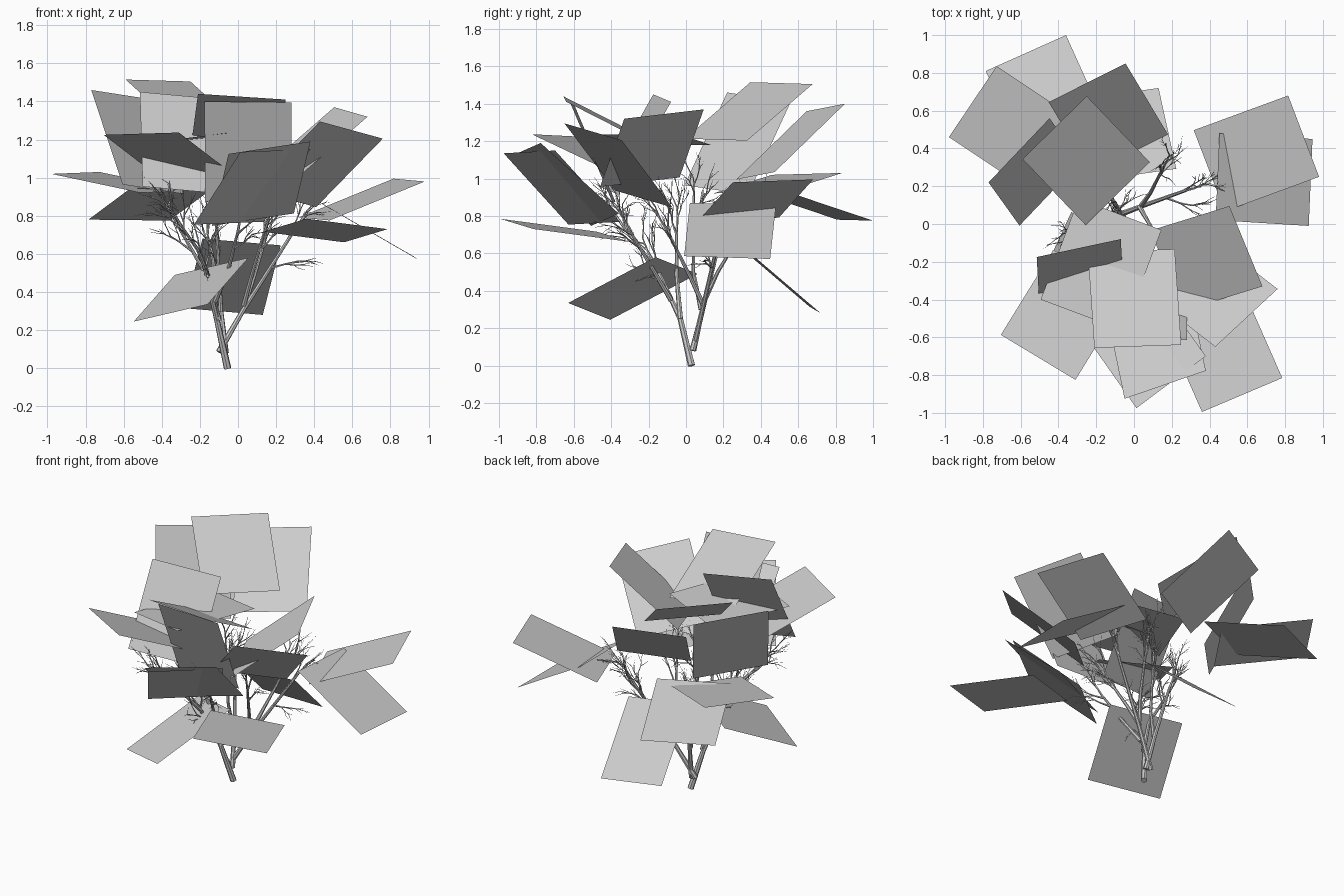
import bpy, bmesh, math, random
from mathutils import Vector

if "Cube" in bpy.data.objects:
    bpy.data.objects.remove(bpy.data.objects["Cube"])

random.seed(4)
grey = bpy.data.materials.new("plain_grey")
grey.diffuse_color = (0.6, 0.6, 0.6, 1)
grey.use_nodes = True
grey.node_tree.nodes["Principled BSDF"].inputs["Base Color"].default_value = grey.diffuse_color


def finish(bm, name):
    me = bpy.data.meshes.new(name)
    bm.to_mesh(me)
    bm.free()
    me.materials.append(grey)
    ob = bpy.data.objects.new(name, me)
    bpy.context.collection.objects.link(ob)
    return ob


# Leaf cards: two corners of the outer edge, then the slope (degrees down towards the trunk)
CARD_DEPTH = 0.57
back_cards = [
    ((-.36, 1.0, .775), (-.785, .81, .78), -17),
    ((-.727, .836, 1.03), (-.98, .46, 1.02), 10),
    ((-.045, .85, 1.40), (-.452, .645, 1.36), 40),
    ((-.25, .677, 1.505), (-.59, .344, 1.515), 32),
    ((-.447, .56, 1.41), (-.77, .22, 1.46), 61),
    ((.13, .72, .28), (-.28, .66, .315), -40),
    ((.98, .25, .98), (.816, .68, .995), 21),
    ((.925, -.01, .585), (.945, .45, .57), -30),
    ((.68, -.33, 1.32), (.505, .095, 1.37), 40),
]
front_cards = [
    ((.43, -.65, 1.295), (.76, -.344, 1.205), 40),
    ((.36, -.995, .785), (.785, -.815, .73), 7),
    ((-.21, -.656, 1.44), (.25, -.64, 1.41), 27),
    ((-.05, -.925, 1.125), (.38, -.777, 1.19), 42),
    ((.013, -.975, 1.135), (.38, -.70, 1.15), 42),
    ((-.705, -.587, 1.225), (-.31, -.825, 1.237), 22),
    ((-.547, -.405, .245), (-.16, -.63, .335), -26),
    ((-.07, -.08, 1.41), (-.515, -.175, 1.45), 61),
    ((-.494, -.40, 1.18), (-.055, -.565, 1.235), 0),
    ((-.175, -.60, 1.40), (.28, -.615, 1.395), 67),
]


def leaf_cards(name, cards):
    bm = bmesh.new()
    for a, b, slope in cards:
        a, b, s = Vector(a), Vector(b), math.radians(slope)
        edge = (b - a).normalized()
        inward = Vector((0, 0, 1)).cross(edge).normalized()
        up = edge.cross(inward)
        d = (inward * math.cos(s) - up * math.sin(s)) * CARD_DEPTH
        bm.faces.new([bm.verts.new(p) for p in (a, b, b + d, a + d)])
    return finish(bm, name)


leaf_cards("back_leaf_cards", back_cards)
leaf_cards("front_leaf_cards", front_cards)


# Tapered tube through points, used for trunk, limbs and twigs
def tube(bm, pts, r0, r1, sides):
    rings = []
    n = len(pts) - 1
    for i, p in enumerate(pts):
        d = (pts[min(i + 1, n)] - pts[max(i - 1, 0)]).normalized()
        u = d.cross(Vector((.3, 1, .1))).normalized()
        v = d.cross(u)
        r = r0 + (r1 - r0) * i / n
        rings.append([bm.verts.new(p + r * (u * math.cos(t) + v * math.sin(t)))
                      for t in (math.tau * k / sides for k in range(sides))])
    for lo, hi in zip(rings, rings[1:]):
        for k in range(sides):
            j = (k + 1) % sides
            bm.faces.new((lo[k], lo[j], hi[j], hi[k]))
    bm.faces.new(rings[0][::-1])
    bm.faces.new(rings[-1])


def jitter(s):
    return Vector([random.uniform(-s, s) for _ in range(3)])


# Twigs that fork as they grow outwards
def grow(bm, start, direction, length, radius, depth):
    end = start + direction * length
    mid = (start + end) / 2 + jitter(length * .05)
    tube(bm, [start, mid, end], radius, radius * .4, 5 if depth > 1 else 4)
    if depth == 0:
        return
    for t in (.45, .75, 1.0):
        base = mid if t < .5 else mid.lerp(end, (t - .5) * 2)
        d = (direction + jitter(.55)).normalized()
        grow(bm, base, d, length * random.uniform(.55, .75), radius * .55, depth - 1)


# Two leaning trunks, then limbs that start part way up them: start, knee, tip, thickness
stems = [
    ((-.055, .03, 0), (-.11, -.03, .25), (-.18, -.17, .55), .02),
    ((-.10, .04, .085), (.03, .09, .31), (.28, .18, .70), .017),
    ((-.065, .035, .08), (-.09, .09, .3), (-.14, .17, .62), .017),
    ((-.10, -.03, .25), (-.16, -.05, .48), (-.30, -.05, .72), .015),
    ((-.12, -.08, .35), (-.05, -.18, .52), (0, -.30, .72), .014),
    ((.03, .09, .33), (.07, .02, .48), (.14, -.10, .72), .014),
    ((-.09, .08, .3), (-.10, .04, .5), (-.12, .04, .85), .013),
    ((.04, .10, .35), (.09, .17, .5), (.15, .29, .70), .014),
    ((-.17, -.16, .52), (-.21, -.24, .62), (-.30, -.34, .75), .013),
]
wood, twigs = bmesh.new(), bmesh.new()
for start, knee, tip, r in stems:
    start, knee, tip = Vector(start), Vector(knee), Vector(tip)
    tube(wood, [start, knee, tip], r, r * .5, 7)
    heading = (tip - knee).normalized()
    grow(twigs, tip, heading, .15, .008, 3)
    for t in (.55, .9):
        side = (heading + jitter(.55)).normalized()
        grow(twigs, knee.lerp(tip, t), side, .15, .007, 2)
finish(wood, "trunk_and_limbs")
finish(twigs, "twigs")
